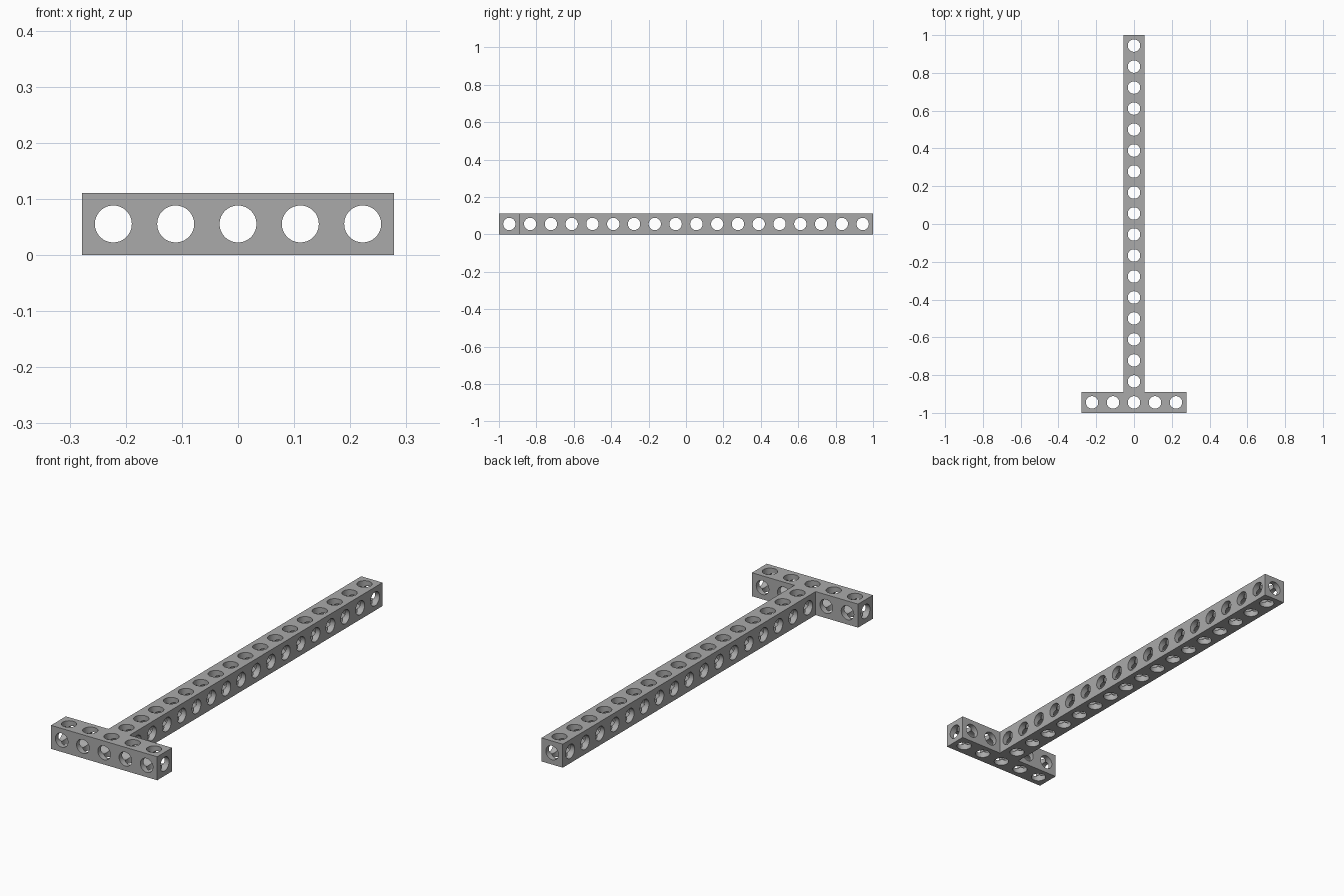
import bpy, bmesh, math
from mathutils import Matrix, Vector

cube = bpy.data.objects.get("Cube")
if cube:
    bpy.data.objects.remove(cube, do_unlink=True)

PITCH = 2 / 18            # one square cell of the beam
HALF = PITCH / 2
RADIUS = 0.033
FRONT = -1 + HALF         # centre line of the crossbar
CROSS = [i * PITCH for i in range(-2, 3)]
ROWS = [FRONT + i * PITCH for i in range(18)]

grey = bpy.data.materials.new("grey metal")
grey.use_nodes = True
colour = (0.4, 0.4, 0.4, 1)
grey.diffuse_color = colour
grey.node_tree.nodes["Principled BSDF"].inputs["Base Color"].default_value = colour


def new_object(name, bm):
    bmesh.ops.recalc_face_normals(bm, faces=bm.faces)
    mesh = bpy.data.meshes.new(name)
    bm.to_mesh(mesh)
    bm.free()
    mesh.materials.append(grey)
    obj = bpy.data.objects.new(name, mesh)
    bpy.context.collection.objects.link(obj)
    return obj


def drill(target, axis, centres, depths):
    """Cut a row of parallel round holes through the target."""
    bm = bmesh.new()
    turn = Vector((0, 0, 1)).rotation_difference(Vector(axis)).to_matrix().to_4x4()
    for centre, depth in zip(centres, depths):
        bmesh.ops.create_cone(bm, cap_ends=True, segments=32, radius1=RADIUS,
                              radius2=RADIUS, depth=depth,
                              matrix=Matrix.Translation(centre) @ turn)
    cutter = new_object("hole_cutter", bm)
    cutter.hide_render = True
    mod = target.modifiers.new("holes", 'BOOLEAN')
    mod.operation = 'DIFFERENCE'
    mod.solver = 'EXACT'
    mod.object = cutter
    bpy.ops.object.modifier_apply(modifier=mod.name)
    bpy.data.objects.remove(cutter, do_unlink=True)


# T-shaped beam: half outline mirrored, then extruded upwards
right = [(2.5 * PITCH, -1), (2.5 * PITCH, -1 + PITCH), (HALF, -1 + PITCH), (HALF, 1)]
outline = right + [(-x, y) for x, y in reversed(right)]
bm = bmesh.new()
base = bm.faces.new([bm.verts.new((x, y, 0)) for x, y in outline])
top = bmesh.ops.extrude_face_region(bm, geom=[base])
bmesh.ops.translate(bm, vec=(0, 0, PITCH),
                    verts=[g for g in top["geom"] if isinstance(g, bmesh.types.BMVert)])
beam = new_object("perforated_t_beam", bm)
bpy.context.view_layer.objects.active = beam
beam.select_set(True)

# Upright holes
upright = [(0, y, HALF) for y in ROWS] + [(x, FRONT, HALF) for x in CROSS if abs(x) > HALF]
drill(beam, (0, 0, 1), upright, [0.3] * len(upright))
# Sideways holes, the first running through the whole crossbar
drill(beam, (1, 0, 0), [(0, y, HALF) for y in ROWS], [0.8] + [0.3] * 17)
# Lengthwise holes, the middle one running through the whole beam
drill(beam, (0, 1, 0), [(x, FRONT if abs(x) > HALF else 0, HALF) for x in CROSS],
      [0.3 if abs(x) > HALF else 2.4 for x in CROSS])

bpy.ops.object.shade_smooth_by_angle(angle=math.radians(30))
